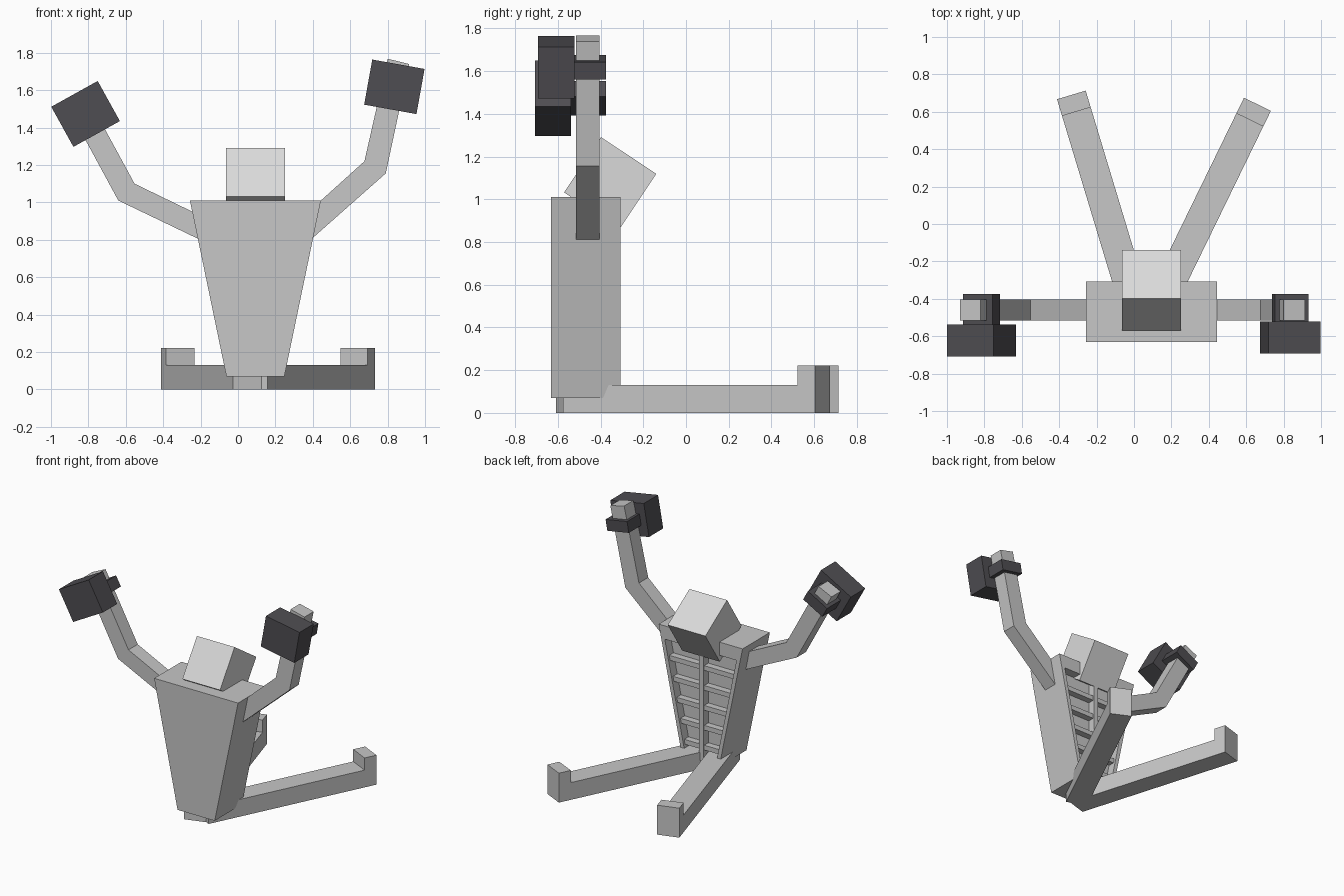
import bpy, bmesh, math
from mathutils import Matrix, Vector

if "Cube" in bpy.data.objects:
    bpy.data.objects.remove(bpy.data.objects["Cube"])


def material(name, rgb):
    m = bpy.data.materials.new(name)
    m.diffuse_color = (*rgb, 1)
    m.use_nodes = True
    m.node_tree.nodes["Principled BSDF"].inputs["Base Color"].default_value = m.diffuse_color
    return m


GREY = material("body grey", (0.57, 0.57, 0.57))
LIGHT = material("head light grey", (0.70, 0.70, 0.70))
DARK = material("charcoal", (0.078, 0.075, 0.084))


def finish(name, bm, mat):
    bmesh.ops.recalc_face_normals(bm, faces=bm.faces)
    me = bpy.data.meshes.new(name)
    bm.to_mesh(me)
    bm.free()
    me.materials.append(mat)
    ob = bpy.data.objects.new(name, me)
    bpy.context.collection.objects.link(ob)
    return ob


def prism(name, outline, y0, y1, mat=GREY):
    """Extrude an x/z outline from y0 to y1."""
    bm = bmesh.new()
    face = bm.faces.new([bm.verts.new((x, y0, z)) for x, z in outline])
    new = bmesh.ops.extrude_face_region(bm, geom=[face])["geom"]
    bmesh.ops.translate(bm, vec=(0, y1 - y0, 0),
                        verts=[v for v in new if isinstance(v, bmesh.types.BMVert)])
    return finish(name, bm, mat)


def box(name, centre, size, axis="Z", degrees=0, mat=GREY):
    bm = bmesh.new()
    m = (Matrix.Translation(centre) @ Matrix.Rotation(math.radians(degrees), 4, axis)
         @ Matrix.Diagonal((*size, 1)))
    bmesh.ops.create_cube(bm, size=1, matrix=m)
    return finish(name, bm, mat)


# Torso: tapered block with a recessed, ribbed face towards +y
CX, Z0, Z1 = 0.093, 0.07, 1.01
FRONT, FLOOR, BACK = -0.632, -0.375, -0.307


def half(z):
    return 0.155 + (0.35 - 0.155) * (z - Z0) / (Z1 - Z0)


def band(z0, z1, inset=0.0):
    a, b = half(z0) - inset, half(z1) - inset
    return [(CX - a, z0), (CX + a, z0), (CX + b, z1), (CX - b, z1)]


prism("torso", band(Z0, Z1), FRONT, FLOOR)
prism("shoulder_block", band(0.91, Z1), FLOOR, BACK)
for s, side in ((-1, "left"), (1, "right")):
    a, b, t = half(Z0), half(0.91), 0.03
    prism(side + "_torso_wall", [(CX + s * a, Z0), (CX + s * (a - t), Z0),
                                 (CX + s * (b - t), 0.91), (CX + s * b, 0.91)], FLOOR, BACK)
box("spine", (CX, -0.345, 0.49), (0.035, 0.06, 0.84))
for i in range(5):
    z = 0.17 + 0.15 * i
    prism(f"rib_{i + 1}", band(z - 0.018, z + 0.018, 0.015), FLOOR, -0.325)

# Head: tilted cube
box("head", (CX, -0.355, 1.076), (0.314, 0.311, 0.311), "X", -33.6, LIGHT)

# Legs with upturned feet, given by heel end and foot end
for side, start, end in (("left", (0.05, -0.585), (-0.335, 0.69)),
                         ("right", (0.085, -0.54), (0.66, 0.64))):
    a, b = Vector(start), Vector(end)
    d = (b - a).normalized()
    ang = math.degrees(math.atan2(-d.x, d.y))
    mid, foot = (a + b) / 2, b - d * 0.0465
    box(side + "_leg", (mid.x, mid.y, 0.065), (0.16, (b - a).length, 0.13), degrees=ang)
    box(side + "_foot", (foot.x, foot.y, 0.111), (0.16, 0.093, 0.222), degrees=ang)

# Arms: bent bars rooted inside the shoulders
prism("left_arm", [(-0.15, 0.775), (-0.64, 1.01), (-0.93, 1.545), (-0.822, 1.595),
                   (-0.553, 1.10), (-0.15, 0.905)], -0.515, -0.405)
prism("right_arm", [(0.36, 0.775), (0.79, 1.155), (0.915, 1.74), (0.80, 1.768),
                    (0.676, 1.22), (0.36, 0.935)], -0.515, -0.405)

# Dark blocks strapped to the wrists
for side, x, z, y0, ang in (("left", -0.815, 1.473, -0.708, -29),
                            ("right", 0.836, 1.618, -0.692, 10.2)):
    box(side + "_wrist_block", (x, y0 + 0.085, z), (0.284, 0.17, 0.245), "Y", ang, DARK)
    box(side + "_wrist_strap", (x, -0.456, z), (0.182, 0.164, 0.083), "Y", ang, DARK)
